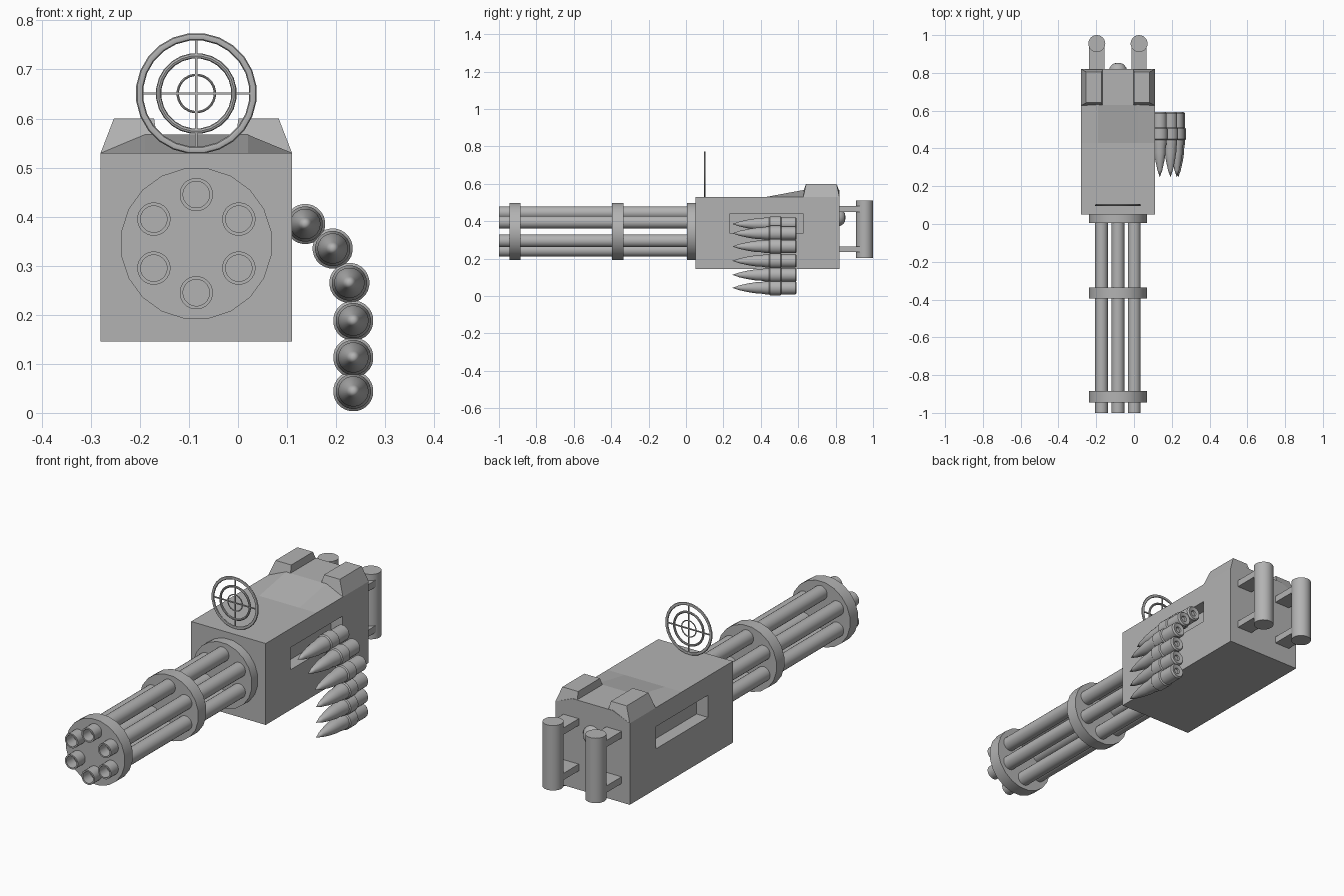
import bpy, bmesh, math
from mathutils import Vector

cube = bpy.data.objects.get("Cube")
if cube:
    bpy.data.objects.remove(cube, do_unlink=True)

metal = bpy.data.materials.new("gunmetal_grey")
metal.use_nodes = True
GREY = (0.45, 0.45, 0.45, 1)
metal.diffuse_color = GREY
metal.node_tree.nodes["Principled BSDF"].inputs["Base Color"].default_value = GREY

CX, CZ = -0.085, 0.345   # barrel axis


def finish(name, bm, smooth=False):
    bmesh.ops.remove_doubles(bm, verts=bm.verts, dist=1e-5)
    bmesh.ops.recalc_face_normals(bm, faces=bm.faces)
    mesh = bpy.data.meshes.new(name)
    bm.to_mesh(mesh)
    bm.free()
    mesh.materials.append(metal)
    obj = bpy.data.objects.new(name, mesh)
    bpy.context.collection.objects.link(obj)
    bpy.ops.object.select_all(action="DESELECT")
    obj.select_set(True)
    bpy.context.view_layer.objects.active = obj
    if smooth:
        bpy.ops.object.shade_smooth_by_angle(angle=math.radians(35))
    return obj


def loft(name, sections, closed=False, smooth=False):
    """Skin matching loops of points; cap the ends unless closed."""
    bm = bmesh.new()
    loops = [[bm.verts.new(p) for p in s] for s in sections]
    n = len(loops[0])
    pairs = list(zip(loops, loops[1:]))
    if closed:
        pairs.append((loops[-1], loops[0]))
    else:
        bm.faces.new(loops[0])
        bm.faces.new(loops[-1])
    for a, b in pairs:
        for i in range(n):
            j = (i + 1) % n
            bm.faces.new((a[i], a[j], b[j], b[i]))
    return finish(name, bm, smooth)


def lathe(name, profile, x, z, sides=24, closed=False):
    """Turn (radius, y) points around an axis parallel to y."""
    sections = []
    for r, y in profile:
        angles = [math.tau * (i + 0.5) / sides for i in range(sides)]
        sections.append([(x + r * math.cos(a), y, z + r * math.sin(a)) for a in angles])
    return loft(name, sections, closed, True)


def box(name, x0, x1, y0, y1, z0, z1):
    return loft(name, [[(x0, y0, z), (x1, y0, z), (x1, y1, z), (x0, y1, z)] for z in (z0, z1)])


# Receiver housing with a raised, chamfered rear roof
def housing_section(y, top):
    half = [(0.195, 0.145), (0.195, 0.53), (0.105, top)]
    return [(CX + x, y, z) for x, z in half] + [(CX - x, y, z) for x, z in reversed(half)]


housing = loft("receiver_housing", [housing_section(y, t) for y, t in
                                    ((0.05, 0.53), (0.43, 0.53), (0.63, 0.567), (0.82, 0.567))])

# Feed and ejection slots cut in both sides
for side in (-1, 1):
    edge = CX + side * 0.195
    cutter = box("slot_cutter", edge - 0.06, edge + 0.06, 0.235, 0.625, 0.335, 0.44)
    cutter.hide_render = True
    cut = housing.modifiers.new("slot", "BOOLEAN")
    cut.operation = "DIFFERENCE"
    cut.solver = "EXACT"
    cut.object = cutter
    bpy.context.view_layer.objects.active = housing
    bpy.ops.object.modifier_apply(modifier=cut.name)
    bpy.data.objects.remove(cutter, do_unlink=True)

# Tapered blocks on the rear corners of the roof
for side, label in ((-1, "right"), (1, "left")):
    def block_loop(outer, inner, y0, y1, z_out, z_in):
        a, b = CX + side * outer, CX + side * inner
        return [(a, y0, z_out), (b, y0, z_in), (b, y1, z_in), (a, y1, z_out)]
    loft(f"{label}_roof_block", [block_loop(0.195, 0.08, 0.627, 0.82, 0.53, 0.56),
                                 block_loop(0.168, 0.086, 0.642, 0.805, 0.6, 0.6)])

# Six hollow barrels
for k in range(6):
    a = math.radians(90 + 60 * k)
    lathe(f"barrel_{k + 1}",
          [(0, 0.04), (0.034, 0.04), (0.034, -1), (0.027, -1), (0.027, -0.9), (0, -0.9)],
          CX + 0.1 * math.cos(a), CZ + 0.1 * math.sin(a))

# Discs holding the barrels
for label, y0, y1 in (("front", -0.945, -0.885), ("middle", -0.395, -0.335), ("rear", 0.005, 0.06)):
    lathe(f"{label}_barrel_disc", [(0, y0), (0.155, y0), (0.155, y1), (0, y1)], CX, CZ, 20)

# Ring sight with cross hairs
SY, SZ = 0.1, 0.651
for label, radius, tube in (("outer", 0.116, 0.0075), ("middle", 0.077, 0.0055), ("inner", 0.038, 0.0025)):
    ring = []
    for i in range(8):
        a = math.tau * i / 8
        ring.append((radius + tube * math.cos(a), SY + min(tube, 0.005) * math.sin(a)))
    lathe(f"{label}_sight_ring", ring, CX, SZ, 24, closed=True)
T = 0.0025
box("sight_vertical_hair", CX - T, CX + T, SY - T, SY + T, SZ - 0.116, SZ + 0.116)
box("sight_horizontal_hair", CX - 0.116, CX + 0.116, SY - T, SY + T, SZ - T, SZ + T)

# Belt of cartridges hanging from the feed slot
cartridge = [(0, 0.58), (0.012, 0.58), (0.014, 0.588), (0.03, 0.592), (0.036, 0.585), (0.036, 0.51),
             (0.041, 0.505), (0.041, 0.45), (0.036, 0.445), (0.036, 0.43), (0.031, 0.40),
             (0.031, 0.38), (0.024, 0.335), (0.013, 0.285), (0, 0.248)]
belt = [(0.137, 0.385), (0.193, 0.335), (0.227, 0.265), (0.235, 0.188), (0.235, 0.113), (0.235, 0.044)]
for k, (x, z) in enumerate(belt):
    lathe(f"cartridge_{k + 1}", cartridge, x, z)

# Rear grips on two brackets each
for side, label in ((-1, "right"), (1, "left")):
    x = CX + side * 0.112
    loops = [[(x + 0.045 * math.cos(math.tau * i / 24), 0.955 + 0.045 * math.sin(math.tau * i / 24), z)
              for i in range(24)] for z in (0.203, 0.51)]
    loft(f"{label}_grip", loops, smooth=True)
    for level, z in (("lower", 0.25), ("upper", 0.465)):
        box(f"{label}_{level}_grip_bracket", x - 0.04, x + 0.04, 0.81, 0.95, z - 0.016, z + 0.016)

# Round trigger button between the grips
lathe("trigger_button", [(0, 0.81), (0.046, 0.81), (0.046, 0.825), (0.034, 0.842), (0.022, 0.85), (0, 0.853)],
      CX, 0.42)
